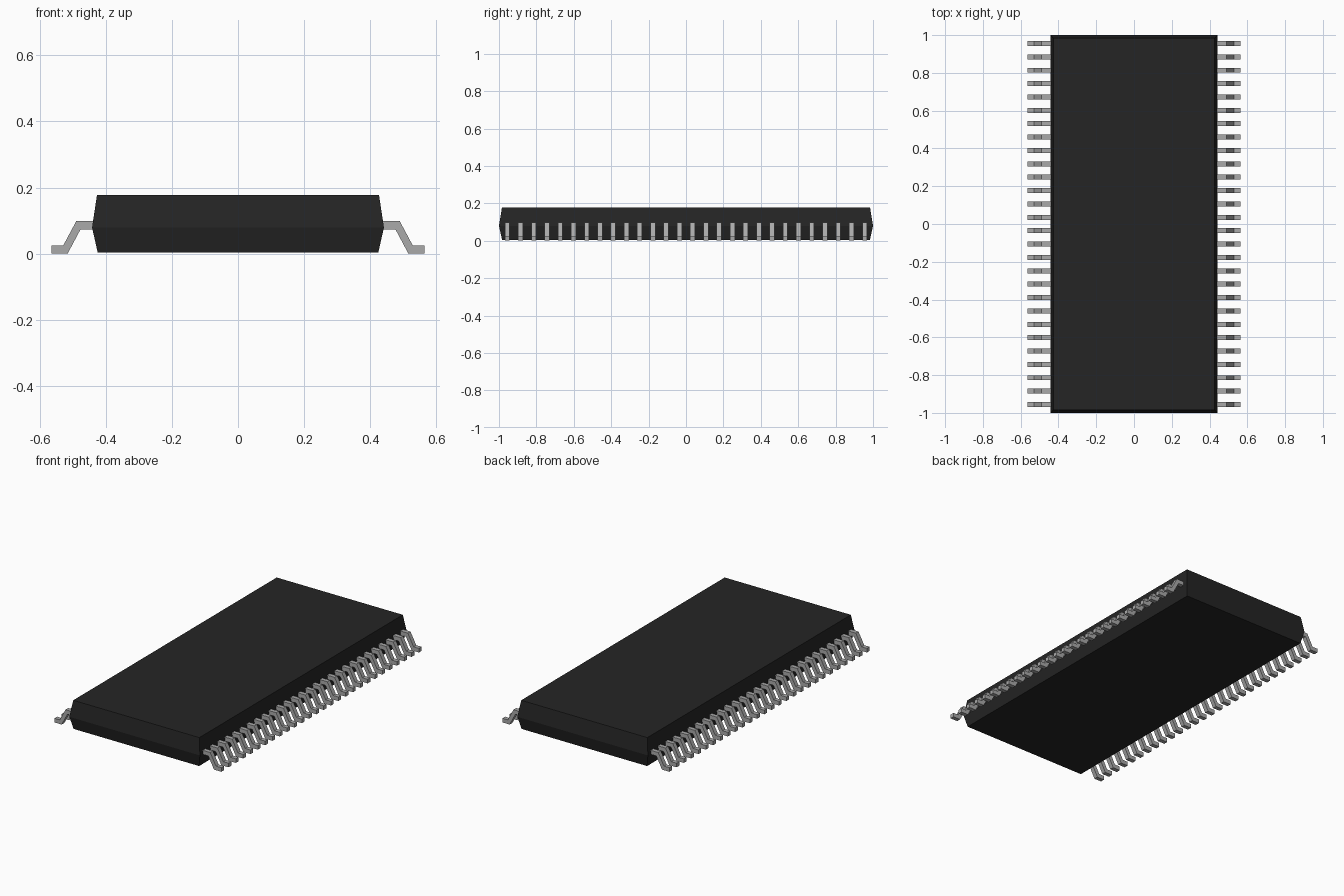
import bpy
import bmesh

cube = bpy.data.objects.get("Cube")
if cube:
    bpy.data.objects.remove(cube, do_unlink=True)


def material(name, value, roughness):
    m = bpy.data.materials.new(name)
    m.use_nodes = True
    colour = (value, value, value, 1.0)
    m.diffuse_color = colour
    bsdf = m.node_tree.nodes["Principled BSDF"]
    bsdf.inputs["Base Color"].default_value = colour
    bsdf.inputs["Roughness"].default_value = roughness
    return m


def finish(name, bm, mat):
    bmesh.ops.recalc_face_normals(bm, faces=bm.faces)
    mesh = bpy.data.meshes.new(name)
    bm.to_mesh(mesh)
    bm.free()
    mesh.materials.append(mat)
    obj = bpy.data.objects.new(name, mesh)
    bpy.context.collection.objects.link(obj)
    return obj


black = material("black plastic", 0.018, 0.6)
metal = material("grey metal", 0.40, 0.5)

# Package body: three stacked rectangles, widest at the parting line
bm = bmesh.new()
rings = []
for hx, hy, z in ((0.425, 0.983, 0.003), (0.442, 1.0, 0.079), (0.427, 0.984, 0.178)):
    rings.append([bm.verts.new((sx * hx, sy * hy, z))
                  for sx, sy in ((-1, -1), (1, -1), (1, 1), (-1, 1))])
bm.faces.new(rings[0])
bm.faces.new(rings[-1])
for low, high in zip(rings, rings[1:]):
    for i in range(4):
        j = (i + 1) % 4
        bm.faces.new((low[i], low[j], high[j], high[i]))
finish("package_body", bm, black)

# Gull-wing pin: bent strip with upper and lower edges, swept across its width
UPPER = ((0.425, 0.098), (0.490, 0.098), (0.529, 0.025), (0.565, 0.025))
LOWER = ((0.425, 0.073), (0.477, 0.073), (0.516, 0.0), (0.565, 0.0))
PIN_COUNT, PITCH, PIN_WIDTH = 28, 0.0708, 0.026


def add_pin(bm, side, y):
    sections = []
    for (xu, zu), (xl, zl) in zip(UPPER, LOWER):
        sections.append([bm.verts.new((side * x, y + dy, z)) for x, dy, z in (
            (xu, -PIN_WIDTH / 2, zu), (xu, PIN_WIDTH / 2, zu),
            (xl, PIN_WIDTH / 2, zl), (xl, -PIN_WIDTH / 2, zl))])
    bm.faces.new(sections[0])
    bm.faces.new(sections[-1])
    for a, b in zip(sections, sections[1:]):
        for i in range(4):
            j = (i + 1) % 4
            bm.faces.new((a[i], a[j], b[j], b[i]))


# One row of pins along each long side
for name, side in (("left_pins", 1), ("right_pins", -1)):
    bm = bmesh.new()
    for k in range(PIN_COUNT):
        add_pin(bm, side, (k - (PIN_COUNT - 1) / 2) * PITCH)
    finish(name, bm, metal)
